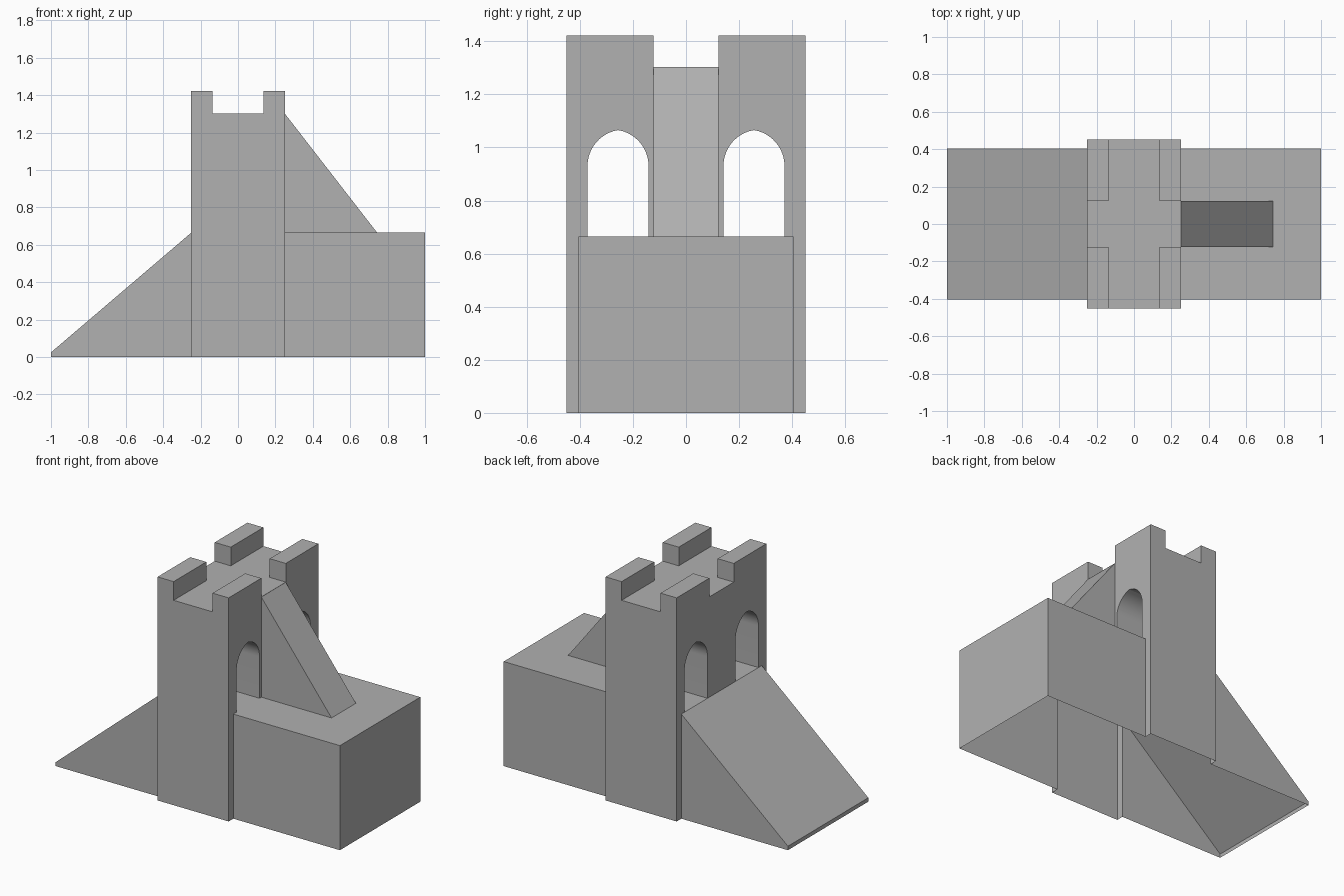
import bpy, bmesh, math
from mathutils import Vector

if "Cube" in bpy.data.objects:
    bpy.data.objects.remove(bpy.data.objects["Cube"])


def prism(name, profile, axis, lo, hi):
    """Extrude a closed 2D profile along x (profile = y,z) or y (profile = x,z)."""
    bm = bmesh.new()
    place = (lambda a, b: (lo, a, b)) if axis == 'x' else (lambda a, b: (a, lo, b))
    face = bm.faces.new([bm.verts.new(place(a, b)) for a, b in profile])
    ext = bmesh.ops.extrude_face_region(bm, geom=[face])
    shift = Vector((hi - lo, 0, 0) if axis == 'x' else (0, hi - lo, 0))
    bmesh.ops.translate(bm, vec=shift,
                        verts=[v for v in ext['geom'] if isinstance(v, bmesh.types.BMVert)])
    bmesh.ops.recalc_face_normals(bm, faces=bm.faces)
    mesh = bpy.data.meshes.new(name)
    bm.to_mesh(mesh)
    bm.free()
    obj = bpy.data.objects.new(name, mesh)
    bpy.context.collection.objects.link(obj)
    return obj


def rect(a0, a1, b0, b1):
    return [(a0, b0), (a1, b0), (a1, b1), (a0, b1)]


def combine(target, other, operation):
    """Apply a boolean to target and discard the other solid."""
    mod = target.modifiers.new("bool", 'BOOLEAN')
    mod.operation, mod.solver, mod.object = operation, 'EXACT', other
    bpy.context.view_layer.objects.active = target
    bpy.ops.object.modifier_apply(modifier=mod.name)
    bpy.data.objects.remove(other)


def arch(cy, half, bottom, spring, offset=0.022, steps=12):
    """Slightly pointed arch made of two arcs."""
    r = half + offset
    end = math.acos(offset / r)
    arc = [(r * math.cos(end * i / steps) - offset, spring + r * math.sin(end * i / steps))
           for i in range(steps + 1)]
    pts = [(half, bottom)] + arc
    pts += [(-y, z) for y, z in reversed(pts) if y > 1e-6]
    return [(cy + y, z) for y, z in pts]


DECK = 0.665

# Tower block
tower = prism("castle_gate", rect(-0.25, 0.25, 0, 1.422), 'y', -0.451, 0.451)

# Crossed notches leave four corner battlements
combine(tower, prism("notch_x", rect(-0.123, 0.123, 1.303, 1.6), 'x', -0.5, 0.5), 'DIFFERENCE')
combine(tower, prism("notch_y", rect(-0.137, 0.137, 1.303, 1.6), 'y', -0.6, 0.6), 'DIFFERENCE')

# Two arched passages
for side in (-1, 1):
    cutter = prism("arch_cutter", arch(side * 0.256, 0.115, 0.55, 0.93), 'x', -0.5, 0.5)
    combine(tower, cutter, 'DIFFERENCE')

# Entry ramp and raised deck, running through the tower
base = prism("ramp_and_deck", [(-1, 0), (1, 0), (1, DECK), (-0.25, DECK), (-1, 0.025)],
             'y', -0.404, 0.404)
combine(tower, base, 'UNION')

# Sloping buttress between the arches
buttress = prism("buttress", [(0.1, 0.5), (0.744, 0.5), (0.744, DECK), (0.25, 1.302), (0.1, 1.2)],
                 'y', -0.1225, 0.1225)
combine(tower, buttress, 'UNION')

# Hollow shell: open underside
bm = bmesh.new()
bm.from_mesh(tower.data)
under = [f for f in bm.faces if all(abs(v.co.z) < 1e-4 for v in f.verts)]
bmesh.ops.delete(bm, geom=under, context='FACES')
bm.to_mesh(tower.data)
bm.free()

# Mid-grey stone
stone = bpy.data.materials.new("stone")
stone.diffuse_color = (0.44, 0.44, 0.44, 1)
stone.use_nodes = True
stone.node_tree.nodes["Principled BSDF"].inputs["Base Color"].default_value = stone.diffuse_color
tower.data.materials.clear()
tower.data.materials.append(stone)

# Smooth arch soffits, sharp edges elsewhere
tower.select_set(True)
bpy.context.view_layer.objects.active = tower
bpy.ops.object.shade_smooth_by_angle(angle=math.radians(15))
